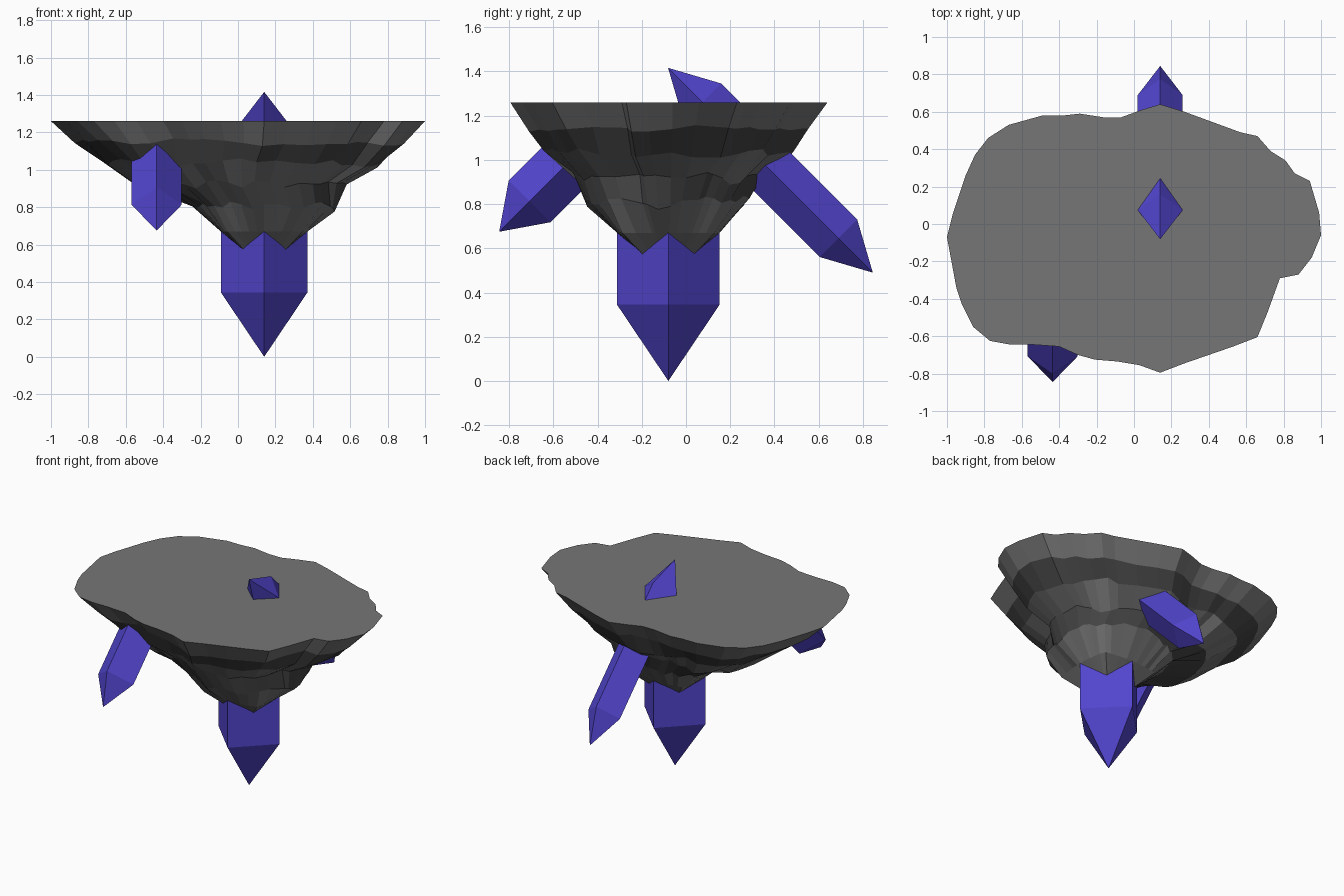
import bpy, bmesh, random
from math import radians
from mathutils import Vector, Matrix

if "Cube" in bpy.data.objects:
    bpy.data.objects.remove(bpy.data.objects["Cube"])

random.seed(4)


def material(name, rgb):
    m = bpy.data.materials.new(name)
    m.diffuse_color = (*rgb, 1)
    m.use_nodes = True
    m.node_tree.nodes["Principled BSDF"].inputs["Base Color"].default_value = m.diffuse_color
    return m


def finish(bm, name, mat):
    me = bpy.data.meshes.new(name)
    bm.to_mesh(me)
    bm.free()
    me.materials.append(mat)
    ob = bpy.data.objects.new(name, me)
    bpy.context.collection.objects.link(ob)
    return ob


stone = material("stone", (0.18, 0.18, 0.18))
dark_stone = material("dark_stone", (0.06, 0.06, 0.06))
violet = material("violet_crystal", (0.085, 0.06, 0.62))

# Floating rock: the flat top's outline shrinks downward into a squared stem
outline = [
    (-1, -.07), (-.97, .05), (-.90, .26), (-.85, .37), (-.78, .46), (-.67, .53),
    (-.49, .58), (-.38, .58), (-.29, .59), (-.16, .57), (-.07, .57), (.04, .61),
    (.14, .64), (.27, .60), (.42, .545), (.57, .49), (.66, .47), (.73, .39),
    (.81, .34), (.86, .27), (.94, .23), (.99, .06), (1, -.06), (.95, -.18),
    (.88, -.27), (.78, -.29), (.715, -.47), (.66, -.605), (.53, -.655), (.40, -.70),
    (.27, -.745), (.14, -.795), (.03, -.755), (-.09, -.735), (-.21, -.725),
    (-.30, -.70), (-.40, -.655), (-.54, -.645), (-.66, -.645), (-.77, -.625),
    (-.86, -.55), (-.92, -.43), (-.95, -.34)]
# height, share of the outline, added radius, its squareness, x shift, height jitter
rings = [(1.26, 1, 0, 0, 0, 0), (1.145, .88, 0, 0, -.01, .015),
         (1.04, .62, .12, 0, -.04, .02), (.91, .42, .13, 0, -.05, .025),
         (.81, .06, .33, .1, 0, .025), (.67, 0, .232, .65, 0, 0),
         (.575, 0, .118, 1, 0, 0), (.5, 0, .04, 1, 0, 0)]
center = Vector((.14, -.08))

loops = []
for z, share, radius, square, shift, jitter in rings:
    loop, dz = [], 0
    for p in outline:
        d = Vector(p) - center
        dz = .5 * dz + random.uniform(-jitter, jitter)
        unit = d.normalized().lerp(d / max(abs(d.x), abs(d.y)), square)
        q = center + d * share + unit * radius
        loop.append((q.x + shift, q.y, z + dz))
    loops.append(loop)


# Stone layers alternate between light and dark bands
def bands(name, ids, caps, mat):
    bm = bmesh.new()
    for k in ids:
        a, b = ([bm.verts.new(p) for p in loops[m]] for m in (k, k + 1))
        for i in range(len(a)):
            j = (i + 1) % len(a)
            bm.faces.new((a[i], a[j], b[j], b[i]))
        if caps and k == ids[0]:
            bm.faces.new(a[::-1])
        if caps and k == ids[-1]:
            bm.faces.new(b)
    bmesh.ops.remove_doubles(bm, verts=bm.verts, dist=1e-5)
    finish(bm, name, mat)


bands("light_rock_layers", (0, 2, 4, 5, 6), True, stone)
bands("dark_rock_layers", (1, 3), False, dark_stone)


# Crystals: square prisms with a pointed cap at each end, standing on a tip
def crystal(name, tip, tilt, radius, length, cap):
    bm = bmesh.new()
    low, high = [[bm.verts.new((x * radius, y * radius, z))
                  for x, y in ((1, 0), (0, 1), (-1, 0), (0, -1))]
                 for z in (cap, length - cap)]
    bottom = bm.verts.new((0, 0, 0))
    top = bm.verts.new((0, 0, length))
    for i in range(4):
        j = (i + 1) % 4
        bm.faces.new((low[i], low[j], high[j], high[i]))
        bm.faces.new((bottom, low[j], low[i]))
        bm.faces.new((top, high[i], high[j]))
    bm.transform(Matrix.Translation(tip) @ Matrix.Rotation(radians(tilt), 4, 'X'))
    finish(bm, name, violet)


crystal("main_crystal", (.14, -.08, 0), 0, .232, 1.24, .345)
crystal("back_crystal", (.14, .845, .49), 45, .12, 1.31, .22)
crystal("front_crystal", (-.435, -.845, .675), -45, .134, .74, .195)
